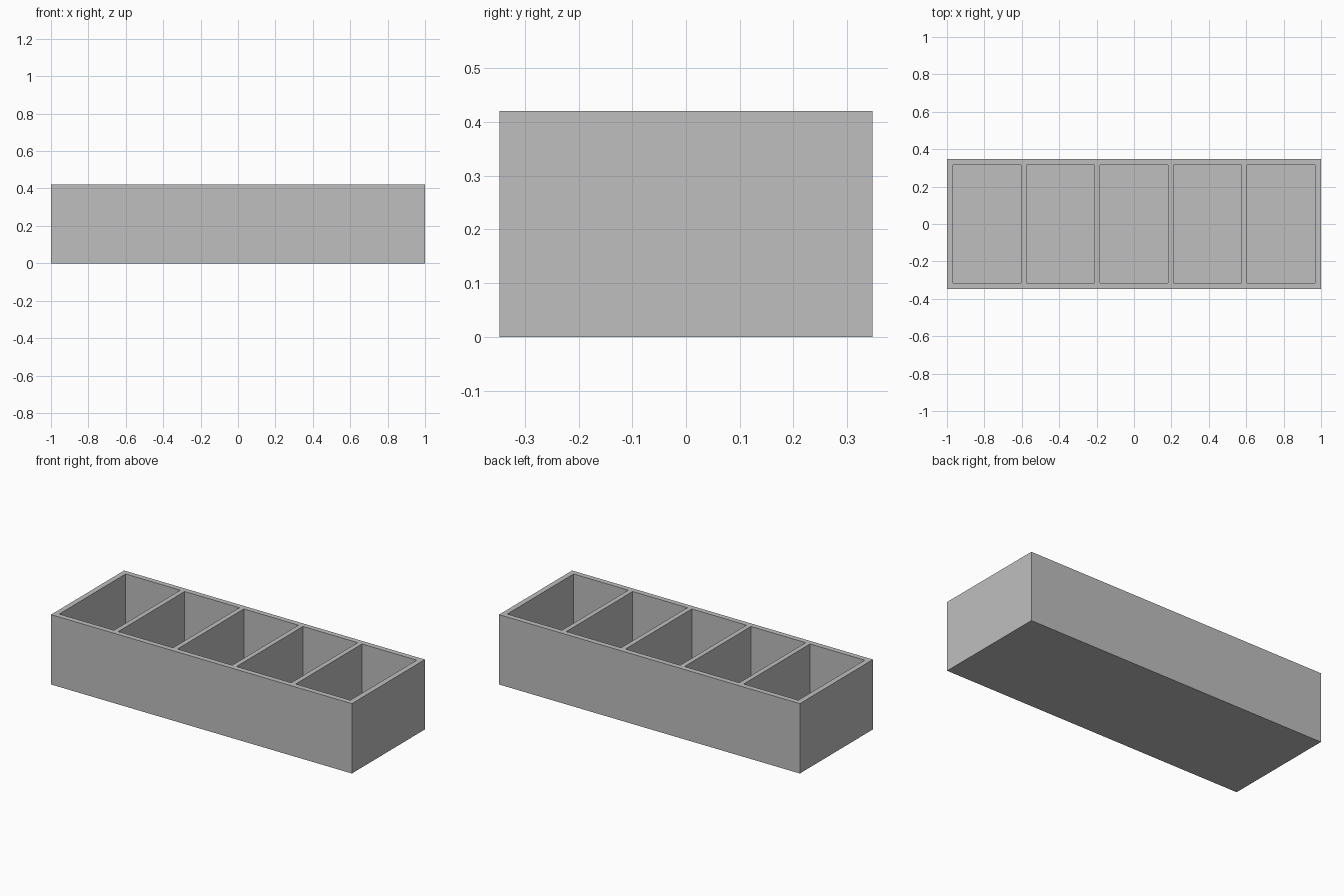
import bpy, bmesh

if "Cube" in bpy.data.objects:
    bpy.data.objects.remove(bpy.data.objects["Cube"])

# Overall sizes
HALF_X, HALF_Y, HEIGHT = 1.0, 0.347, 0.42
WALL, DIVIDER, FLOOR, CELLS = 0.032, 0.029, 0.032, 5
CELL_W = (2 * HALF_X - 2 * WALL - (CELLS - 1) * DIVIDER) / CELLS

grey = bpy.data.materials.new("plain_grey")
grey.diffuse_color = (0.52, 0.52, 0.52, 1)
grey.use_nodes = True
grey.node_tree.nodes["Principled BSDF"].inputs["Base Color"].default_value = grey.diffuse_color

# Rim grid lines: outer edges plus both sides of every compartment
xs = [-HALF_X]
for i in range(CELLS):
    left = -HALF_X + WALL + i * (CELL_W + DIVIDER)
    xs += [left, left + CELL_W]
xs.append(HALF_X)
ys = [-HALF_Y, -HALF_Y + WALL, HALF_Y - WALL, HALF_Y]

bm = bmesh.new()


def quad(*corners):
    bm.faces.new([bm.verts.new(c) for c in corners])


def walls(x0, x1, y0, y1, z0, z1):
    ring = [(x0, y0), (x1, y0), (x1, y1), (x0, y1)]
    for a, b in zip(ring, ring[1:] + ring[:1]):
        quad((*a, z0), (*b, z0), (*b, z1), (*a, z1))


def flat(x0, x1, y0, y1, z):
    quad((x0, y0, z), (x1, y0, z), (x1, y1, z), (x0, y1, z))


# Outer shell and underside
walls(-HALF_X, HALF_X, -HALF_Y, HALF_Y, 0, HEIGHT)
flat(-HALF_X, HALF_X, -HALF_Y, HALF_Y, 0)

# Rim, divider tops and sunken compartments
for i in range(len(xs) - 1):
    for j in range(3):
        cell = (xs[i], xs[i + 1], ys[j], ys[j + 1])
        if j == 1 and i % 2 == 1:
            walls(*cell, FLOOR, HEIGHT)
            flat(*cell, FLOOR)
        else:
            flat(*cell, HEIGHT)

# Weld into one tray, merge coplanar rim pieces, face outward
bmesh.ops.remove_doubles(bm, verts=bm.verts, dist=1e-5)
# Split the long outer walls and underside where the rim lines meet them
for axis, values in ((0, xs[1:-1]), (1, ys[1:-1])):
    for v in values:
        co, no = [0, 0, 0], [0, 0, 0]
        co[axis], no[axis] = v, 1
        bmesh.ops.bisect_plane(bm, geom=bm.verts[:] + bm.edges[:] + bm.faces[:],
                               plane_co=co, plane_no=no, dist=1e-5)
bmesh.ops.remove_doubles(bm, verts=bm.verts, dist=1e-5)
bmesh.ops.recalc_face_normals(bm, faces=bm.faces)

mesh = bpy.data.meshes.new("divided_tray")
bm.to_mesh(mesh)
bm.free()
mesh.materials.append(grey)
tray = bpy.data.objects.new("divided_tray", mesh)
bpy.context.collection.objects.link(tray)
